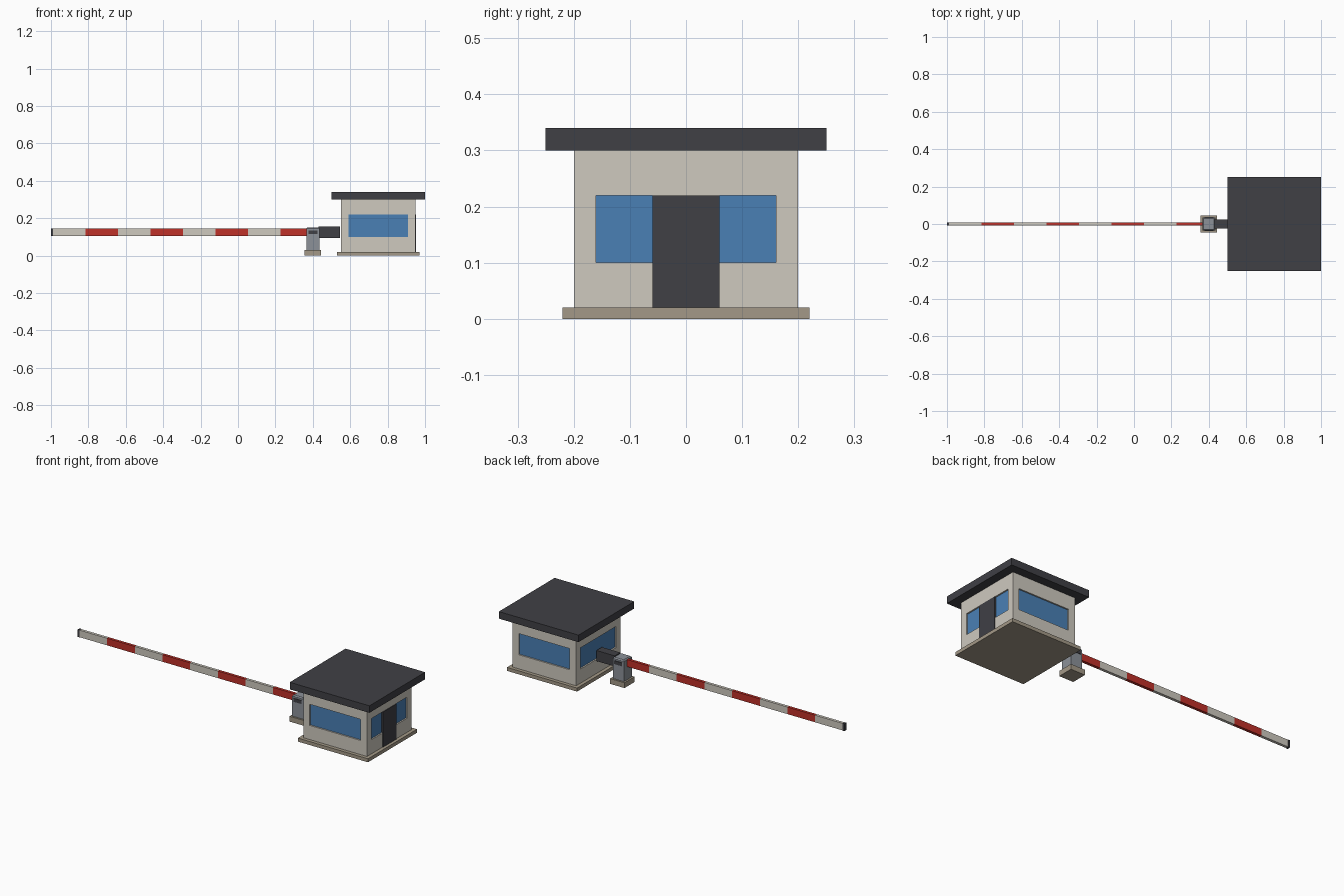
import bpy, bmesh

if "Cube" in bpy.data.objects:
    bpy.data.objects.remove(bpy.data.objects["Cube"])


def material(name, srgb):
    m = bpy.data.materials.new(name)
    lin = [c / 12.92 if c <= 0.04045 else ((c + 0.055) / 1.055) ** 2.4 for c in srgb]
    m.diffuse_color = (*lin, 1)
    m.use_nodes = True
    m.node_tree.nodes["Principled BSDF"].inputs["Base Color"].default_value = m.diffuse_color
    return m


CREAM = material("cream", (0.81, 0.79, 0.75))
STONE = material("stone", (0.64, 0.60, 0.53))
DARK = material("dark", (0.25, 0.25, 0.27))
GLASS = material("glass", (0.29, 0.50, 0.71))
RED = material("red", (0.75, 0.19, 0.16))
STEEL = material("steel", (0.55, 0.57, 0.60))


def box(name, x, y, z, mat=None):
    """Box from (min, max) ranges along each axis."""
    bm = bmesh.new()
    bmesh.ops.create_cube(bm, size=1)
    for v in bm.verts:
        v.co = [r[0] if c < 0 else r[1] for c, r in zip(v.co, (x, y, z))]
    me = bpy.data.meshes.new(name)
    bm.to_mesh(me)
    bm.free()
    ob = bpy.data.objects.new(name, me)
    bpy.context.collection.objects.link(ob)
    if mat:
        me.materials.append(mat)
    return ob


# Hut shell
CX, HALF, DEPTH = 0.75, 0.20, 0.008
box("hut_base", (0.53, 0.97), (-0.22, 0.22), (0, 0.02), STONE)
walls = box("hut_walls", (CX - HALF, CX + HALF), (-HALF, HALF), (0.02, 0.30), CREAM)
box("hut_roof", (0.50, 1.0), (-0.25, 0.25), (0.30, 0.34), DARK)

# Window recesses cut into all four walls, each with a glass pane at the back
WZ, W = (0.10, 0.22), 0.16
a, b = HALF - DEPTH, HALF + 0.02
for side, s in (("front", -1), ("back", 1), ("left", -1), ("right", 1)):
    def ranges(lo, hi):
        span = sorted((s * lo, s * hi))
        if side in ("front", "back"):
            return (CX - W, CX + W), span
        return [CX + t for t in span], (-W, W)
    cutter = box(side + "_window_cutter", *ranges(a - 0.004, b), WZ)
    cutter.hide_render = True
    cutter.hide_viewport = True
    cutter.display_type = 'WIRE'
    mod = walls.modifiers.new(side + "_recess", 'BOOLEAN')
    mod.operation = 'DIFFERENCE'
    mod.solver = 'EXACT'
    mod.object = cutter
    box(side + "_window", *ranges(a - 0.004, a), WZ, GLASS)

# Door
box("door", (0.935, 0.953), (-0.06, 0.06), (0.02, 0.22), DARK)

# Barrier post with chamfered top and side plates
box("post_foot", (0.355, 0.445), (-0.045, 0.045), (0, 0.03), STONE)
post = box("post", (0.365, 0.435), (-0.035, 0.035), (0.03, 0.15), STEEL)
bm = bmesh.new()
bm.from_mesh(post.data)
top = [e for e in bm.edges if all(v.co.z > 0.1 for v in e.verts)]
bmesh.ops.bevel(bm, geom=top, offset=0.006, segments=1, affect='EDGES')
bm.to_mesh(post.data)
bm.free()
for side, s in (("front", -1), ("back", 1)):
    box(side + "_post_plate", (0.376, 0.424), sorted((s * 0.034, s * 0.038)),
        (0.115, 0.135), DARK)

# Counterweight
box("counterweight", (0.43, 0.545), (-0.025, 0.025), (0.095, 0.155), DARK)

# Striped boom and its end cap
N, X0, X1 = 8, -0.99, 0.40
step = (X1 - X0) / N
for i in range(N):
    box(f"boom_stripe_{i + 1}", (X0 + i * step, X0 + (i + 1) * step),
        (-0.008, 0.008), (0.105, 0.145), RED if i % 2 else CREAM)
box("boom_end_cap", (-1.0, X0), (-0.009, 0.009), (0.104, 0.146), DARK)
